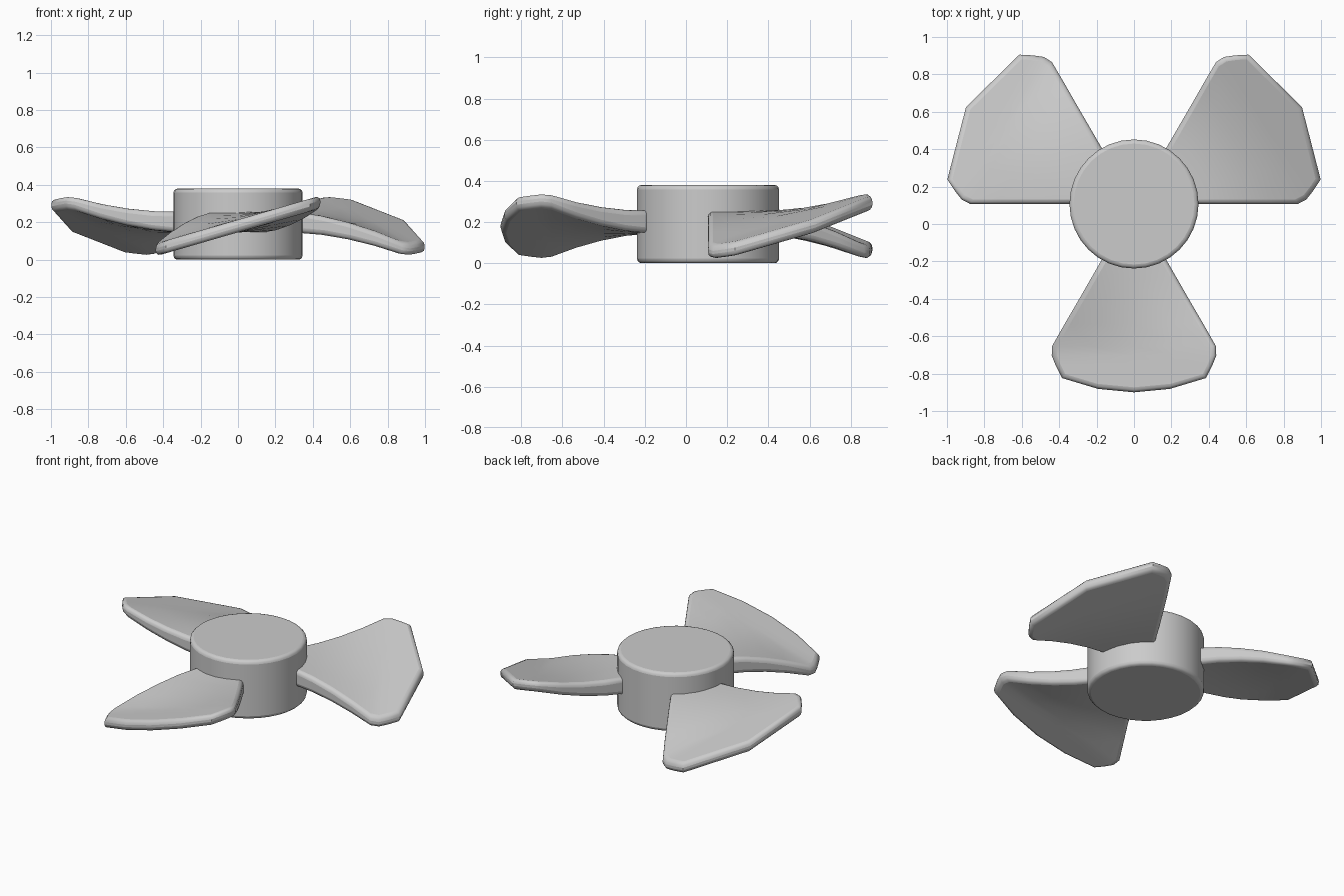
import bpy, bmesh, math
from mathutils import Matrix

if "Cube" in bpy.data.objects:
    bpy.data.objects.remove(bpy.data.objects["Cube"])

CENTRE_Y = 0.107


def finish(obj, width, segments, angle):
    bev = obj.modifiers.new("bevel", 'BEVEL')
    bev.width = width
    bev.segments = segments
    bev.limit_method = 'ANGLE'
    bev.angle_limit = math.radians(angle)
    bpy.ops.object.select_all(action='DESELECT')
    obj.select_set(True)
    bpy.context.view_layer.objects.active = obj
    bpy.ops.object.shade_smooth_by_angle(angle=math.radians(40))


# Hub: short drum with softened rims
bpy.ops.mesh.primitive_cylinder_add(vertices=32, radius=0.345, depth=0.38,
                                    location=(0, CENTRE_Y, 0.19))
hub = bpy.context.object
hub.name = "hub"
finish(hub, 0.022, 3, 40)

# Blade planform: (radial distance, half width), the last row is the tip
ROWS = [(0.28, 0.162), (0.40, 0.231), (0.52, 0.300), (0.64, 0.370),
        (0.76, 0.438), (0.81, 0.440), (0.865, 0.418), (0.93, 0.385)]
COLS = [-1, -0.5, 0, 0.5, 1]


def make_blade(name, angle, arc_tip):
    bm = bmesh.new()
    top, bottom = [], []
    for i, (dist, half) in enumerate(ROWS):
        trow, brow = [], []
        for u in COLS:
            t, d = u * half, dist
            if i == len(ROWS) - 1:
                if arc_tip:
                    d = math.sqrt(1.007 ** 2 - t * t)
                else:
                    d = 0.93 + 0.107 * (1 - abs(u))
            # Flat thick root twists into a thin pitched tip
            k = min(max((dist - 0.30) / 0.48, 0), 1)
            z = 0.20 - 0.02 * k + 0.29 * k * t
            h = 0.055 - 0.021 * k
            trow.append(bm.verts.new((t, -d, z + h)))
            brow.append(bm.verts.new((t, -d, z - h)))
        top.append(trow)
        bottom.append(brow)
    n, m = len(ROWS), len(COLS)
    for g in (top, bottom):
        for i in range(n - 1):
            for j in range(m - 1):
                bm.faces.new((g[i][j], g[i + 1][j], g[i + 1][j + 1], g[i][j + 1]))
    # Rim wall around the outline
    loop = ([(0, j) for j in range(m)] + [(i, m - 1) for i in range(1, n)]
            + [(n - 1, j) for j in range(m - 2, -1, -1)]
            + [(i, 0) for i in range(n - 2, 0, -1)])
    for (a, b), (c, d) in zip(loop, loop[1:] + loop[:1]):
        bm.faces.new((top[a][b], top[c][d], bottom[c][d], bottom[a][b]))
    bmesh.ops.recalc_face_normals(bm, faces=bm.faces[:])
    bm.transform(Matrix.Translation((0, CENTRE_Y, 0))
                 @ Matrix.Rotation(math.radians(angle), 4, 'Z'))
    mesh = bpy.data.meshes.new(name)
    bm.to_mesh(mesh)
    bm.free()
    obj = bpy.data.objects.new(name, mesh)
    bpy.context.collection.objects.link(obj)
    finish(obj, 0.026, 3, 50)


# Three blades around the hub
make_blade("front_blade", 0, True)
make_blade("right_blade", 120, False)
make_blade("left_blade", 240, False)
